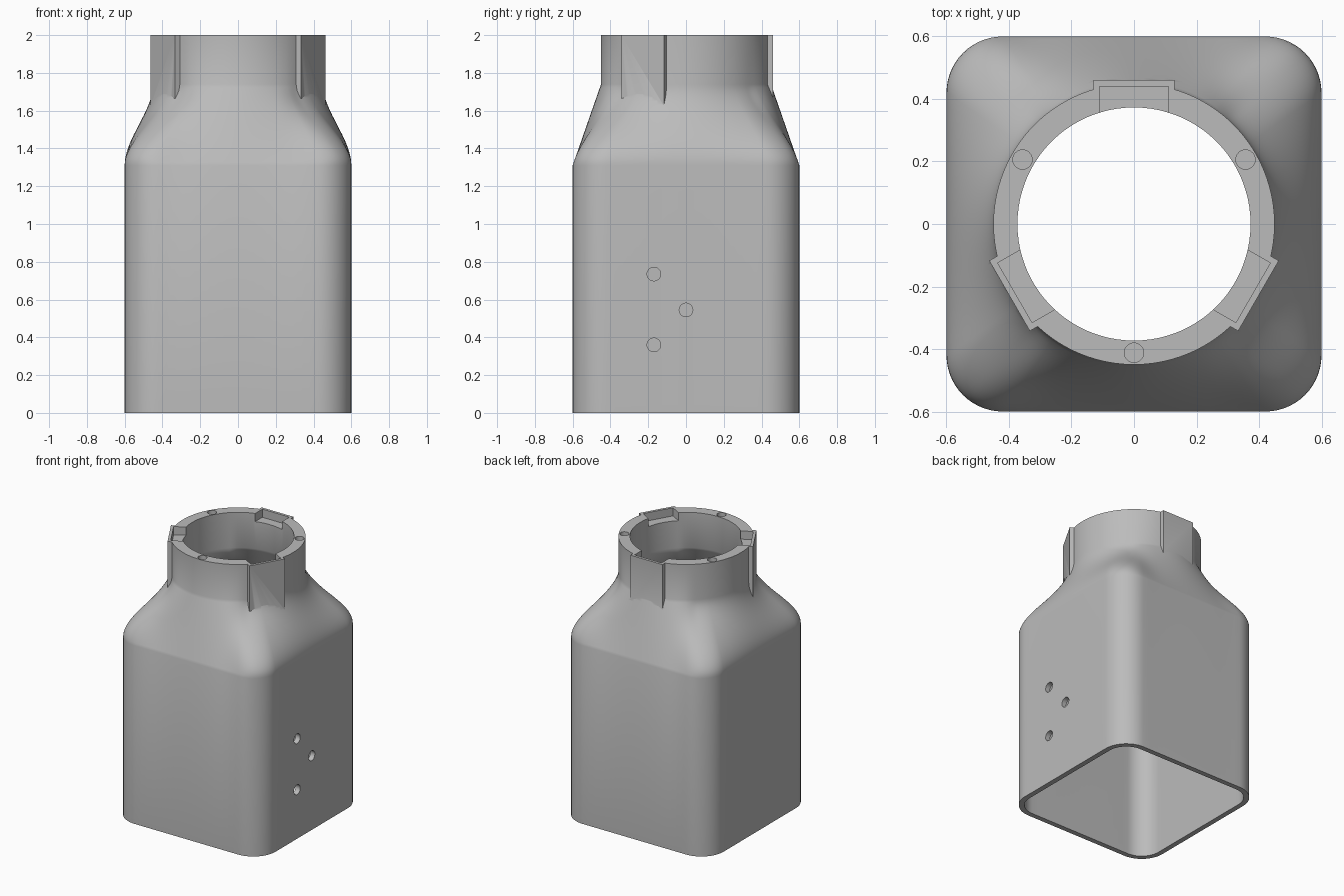
import bpy, bmesh, math
from mathutils import Matrix, Vector

cube = bpy.data.objects.get("Cube")
if cube:
    bpy.data.objects.remove(cube, do_unlink=True)

SHOULDER, NECK, TOP = 1.31, 1.74, 2.0

grey = bpy.data.materials.new("light_grey")
grey.use_nodes = True
grey.diffuse_color = (0.5, 0.5, 0.5, 1)
grey.node_tree.nodes["Principled BSDF"].inputs["Base Color"].default_value = (0.5, 0.5, 0.5, 1)


def make_object(name, bm):
    bmesh.ops.recalc_face_normals(bm, faces=bm.faces)
    mesh = bpy.data.meshes.new(name)
    bm.to_mesh(mesh)
    bm.free()
    mesh.materials.append(grey)
    obj = bpy.data.objects.new(name, mesh)
    bpy.context.collection.objects.link(obj)
    return obj


def smooth(t):
    t = min(max(t, 0), 1)
    return t * t * (3 - 2 * t)


def rounded_square(half, radius, arc=14, flat=20):
    """Outline points, counter-clockwise, with subdivided straight sides."""
    points, c = [], half - radius
    for quarter in range(4):
        turn = Matrix.Rotation(quarter * math.pi / 2, 2)
        for i in range(flat):
            points.append(turn @ Vector((half, -c + 2 * c * i / flat)))
        for i in range(arc):
            a = math.pi / 2 * i / arc
            points.append(turn @ Vector((c + radius * math.cos(a), c + radius * math.sin(a))))
    return points


def bottle(name, half, corner, neck_radius, bottom, top, steps=24):
    """Square tube lofted into a round neck; the front and back slopes are straight."""
    outline = rounded_square(half, corner)
    circle = [p.normalized() * neck_radius for p in outline]
    levels = [(bottom, 0)]
    levels += [(SHOULDER + (NECK - SHOULDER) * i / steps, i / steps) for i in range(steps + 1)]
    levels.append((top, 1))
    bm = bmesh.new()
    rings = []
    for z, t in levels:
        ring = []
        for p, q in zip(outline, circle):
            straight = smooth((abs(q.y) / neck_radius - 0.72) / 0.2)
            s = smooth(t) * (1 - straight) + t * straight
            ring.append(bm.verts.new((*p.lerp(q, s), z)))
        rings.append(ring)
    n = len(outline)
    for a, b in zip(rings, rings[1:]):
        for i in range(n):
            j = (i + 1) % n
            bm.faces.new((a[i], a[j], b[j], b[i]))
    bm.faces.new(rings[0])
    bm.faces.new(rings[-1])
    return make_object(name, bm)


def radial_box(name, angle, width, r0, r1, z0, z1):
    """Box reaching outward from the axis at the given angle."""
    bm = bmesh.new()
    place = (Matrix.Rotation(math.radians(angle), 4, 'Z')
             @ Matrix.Translation(((r0 + r1) / 2, 0, (z0 + z1) / 2))
             @ Matrix.Diagonal((r1 - r0, width, z1 - z0, 1)))
    bmesh.ops.create_cube(bm, size=1, matrix=place)
    return make_object(name, bm)


def drill(name, matrix, radius, depth):
    bm = bmesh.new()
    bmesh.ops.create_cone(bm, cap_ends=True, segments=32, radius1=radius,
                          radius2=radius, depth=depth, matrix=matrix)
    return make_object(name, bm)


def combine(target, tool, operation):
    mod = target.modifiers.new(tool.name, 'BOOLEAN')
    mod.operation, mod.object, mod.solver = operation, tool, 'EXACT'
    bpy.ops.object.select_all(action='DESELECT')
    bpy.context.view_layer.objects.active = target
    target.select_set(True)
    bpy.ops.object.modifier_apply(modifier=mod.name)
    bpy.data.objects.remove(tool, do_unlink=True)


# Outer shell with three lugs around the neck
housing = bottle("housing", 0.6, 0.18, 0.45, 0, TOP)
for angle in (90, 210, 330):
    combine(housing, radial_box("lug", angle, 0.26, 0.3, 0.46, 1.48, TOP), 'UNION')

# Hollow interior, open at both ends
combine(housing, bottle("interior", 0.563, 0.145, 0.373, -0.1, TOP + 0.1), 'DIFFERENCE')

# Pockets in the lug tops, and round sockets in the rim between them
for angle in (90, 210, 330):
    combine(housing, radial_box("pocket", angle, 0.22, 0.25, 0.44, TOP - 0.06, TOP + 0.1), 'DIFFERENCE')
for angle in (30, 150, 270):
    place = Matrix.Rotation(math.radians(angle), 4, 'Z') @ Matrix.Translation((0.412, 0, TOP))
    combine(housing, drill("socket", place, 0.031, 0.16), 'DIFFERENCE')

# Three holes through one side wall
for y, z in ((-0.17, 0.735), (0, 0.545), (-0.17, 0.36)):
    place = Matrix.Translation((0.58, y, z)) @ Matrix.Rotation(math.pi / 2, 4, 'Y')
    combine(housing, drill("side_hole", place, 0.036, 0.2), 'DIFFERENCE')

bpy.ops.object.select_all(action='DESELECT')
bpy.context.view_layer.objects.active = housing
housing.select_set(True)
bpy.ops.object.shade_smooth_by_angle(angle=math.radians(30))
